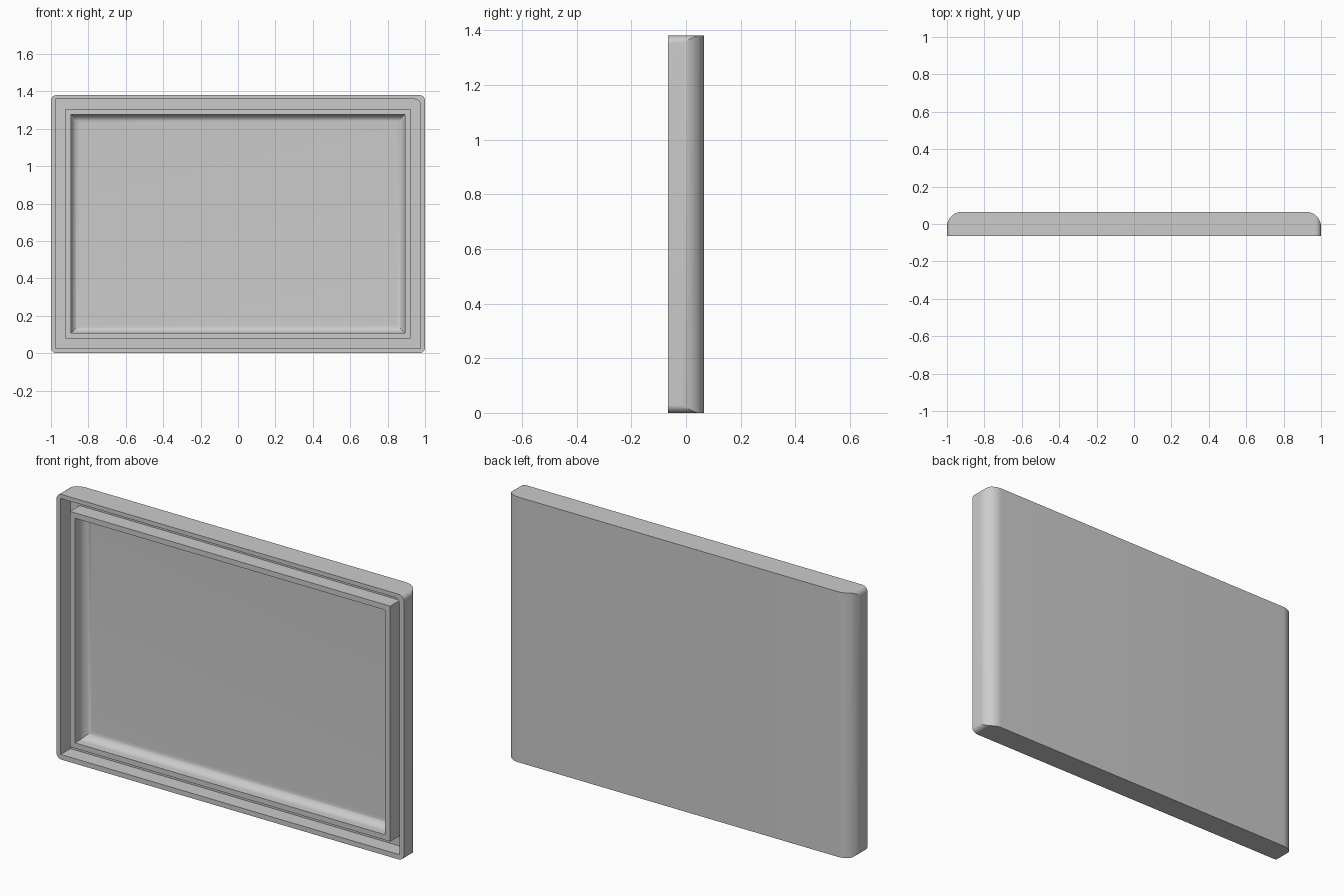
import bpy
import bmesh
from math import sin, cos, pi, radians

old = bpy.data.objects.get("Cube")
if old:
    bpy.data.objects.remove(old, do_unlink=True)

FRONT, BACK, HEIGHT = -0.065, 0.065, 1.38
FLOOR = 0.015      # depth of the groove floor
SEGMENTS = 14

grey = bpy.data.materials.new("plain grey")
grey.use_nodes = True
colour = (0.6, 0.6, 0.6, 1)
grey.diffuse_color = colour
grey.node_tree.nodes["Principled BSDF"].inputs["Base Color"].default_value = colour


def rounded_rect(u0, u1, v0, v1, radii):
    """Outline with one radius per corner, from the upper right counter-clockwise."""
    corners = [(u1, v1, -1, -1), (u0, v1, 1, -1), (u0, v0, 1, 1), (u1, v0, -1, 1)]
    points = []
    for i, ((u, v, su, sv), r) in enumerate(zip(corners, radii)):
        if r == 0:
            points.append((u, v))
            continue
        for k in range(SEGMENTS + 1):
            a = (i + k / SEGMENTS) * pi / 2
            points.append((u + su * r + r * cos(a), v + sv * r + r * sin(a)))
    return points


def loft(name, rings):
    """Closed solid through rings that have equal point counts."""
    bm = bmesh.new()
    loops = [[bm.verts.new(p) for p in ring] for ring in rings]
    for a, b in zip(loops, loops[1:]):
        for i in range(len(a)):
            j = (i + 1) % len(a)
            bm.faces.new((a[i], a[j], b[j], b[i]))
    bm.faces.new(loops[0])
    bm.faces.new(loops[-1])
    bmesh.ops.recalc_face_normals(bm, faces=bm.faces)
    mesh = bpy.data.meshes.new(name)
    bm.to_mesh(mesh)
    bm.free()
    mesh.materials.append(grey)
    obj = bpy.data.objects.new(name, mesh)
    bpy.context.collection.objects.link(obj)
    return obj


def facing_prism(name, outline, y0, y1):
    return loft(name, [[(x, y, z) for x, z in outline] for y in (y0, y1)])


def combine(target, other, operation):
    mod = target.modifiers.new(operation.lower(), 'BOOLEAN')
    mod.operation, mod.solver, mod.object = operation, 'EXACT', other
    bpy.context.view_layer.objects.active = target
    bpy.ops.object.modifier_apply(modifier=mod.name)
    bpy.data.objects.remove(other, do_unlink=True)


# Slab with rounded corners, its back side edges rolled over
panel = facing_prism("tray_panel", rounded_rect(-1, 1, 0, HEIGHT, [0.03] * 4),
                     FRONT, 0.2)
plan = rounded_rect(-1.0, 1.0, -0.2, BACK, [0.08, 0.08, 0, 0])
combine(panel, loft("plan_solid", [[(x, y, z) for x, y in plan] for z in (-0.1, 1.5)]),
        'INTERSECT')

# Pocket inside the thin outer rim
pocket = rounded_rect(-0.975, 0.975, 0.026, 1.358, [0.03, 0, 0, 0])
combine(panel, facing_prism("pocket", pocket, -0.2, FLOOR), 'DIFFERENCE')

# Raised inner frame
frame = rounded_rect(-0.922, 0.922, 0.08, 1.305, [0] * 4)
combine(panel, facing_prism("inner_frame", frame, FRONT, 0.03), 'UNION')

# Dished recess with a filleted floor edge
FILLET, RECESS = 0.045, 0.012
steps = [(-0.2, 0)]
for k in range(SEGMENTS + 1):
    a = k / SEGMENTS * pi / 2
    steps.append((RECESS - FILLET * (1 - sin(a)), FILLET * (1 - cos(a))))
rings = []
for y, inset in steps:
    ring = rounded_rect(-0.893 + inset, 0.893 - inset, 0.108 + inset, 1.277 - inset, [0] * 4)
    rings.append([(x, y, z) for x, z in ring])
combine(panel, loft("recess", rings), 'DIFFERENCE')

# Smooth curves, sharp edges
bpy.ops.object.select_all(action='DESELECT')
panel.select_set(True)
bpy.context.view_layer.objects.active = panel
bpy.ops.object.shade_smooth_by_angle(angle=radians(25))
